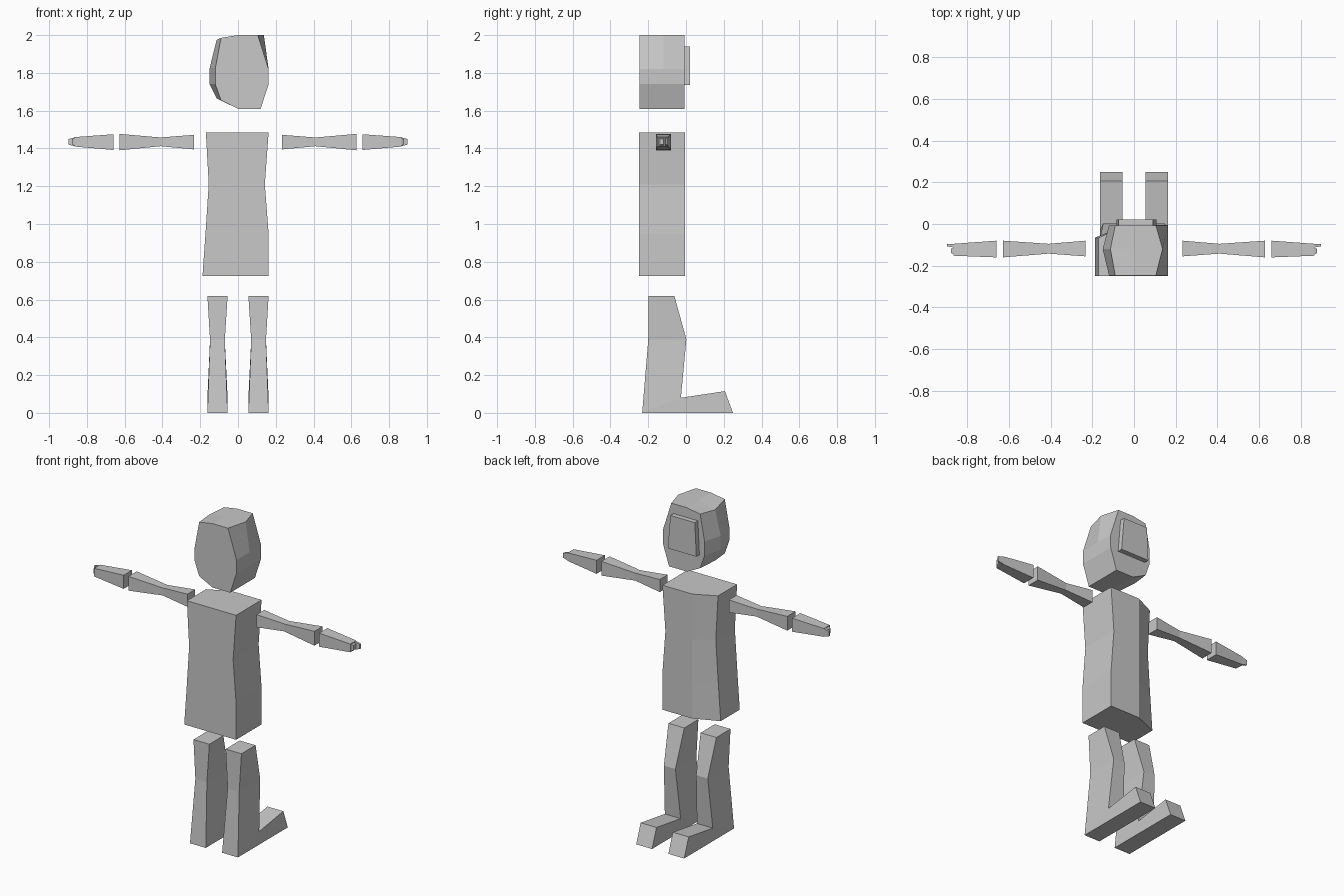
import bpy
import bmesh

if "Cube" in bpy.data.objects:
    bpy.data.objects.remove(bpy.data.objects["Cube"])

grey = bpy.data.materials.new("plain_grey")
grey.diffuse_color = (0.58, 0.58, 0.58, 1)
grey.use_nodes = True
grey.node_tree.nodes["Principled BSDF"].inputs["Base Color"].default_value = grey.diffuse_color


def loft(name, rings):
    """Bridge equal-length loops of points and cap both ends."""
    bm = bmesh.new()
    loops = [[bm.verts.new(p) for p in ring] for ring in rings]
    n = len(loops[0])
    for a, b in zip(loops, loops[1:]):
        for i in range(n):
            j = (i + 1) % n
            bm.faces.new((a[i], a[j], b[j], b[i]))
    bm.faces.new(loops[0])
    bm.faces.new(loops[-1])
    bmesh.ops.recalc_face_normals(bm, faces=bm.faces)
    mesh = bpy.data.meshes.new(name)
    bm.to_mesh(mesh)
    bm.free()
    mesh.materials.append(grey)
    obj = bpy.data.objects.new(name, mesh)
    bpy.context.collection.objects.link(obj)
    return obj


def x_ring(x, y0, y1, z0, z1, s):
    """Rectangle across the arm, mirrored by s."""
    return [(s * x, y0, z0), (s * x, y1, z0), (s * x, y1, z1), (s * x, y0, z1)]


# Head: faceted outline, lofted front to back with a bulge in the middle
rim = [(-.09, 1.985), (0, 2), (.105, 2), (.162, 1.82), (.162, 1.74),
       (.12, 1.61), (0, 1.61), (-.09, 1.655), (-.12, 1.74), (-.12, 1.825)]
bulge = [(-.113, 1.975), (0, 2), (.137, 2), (.162, 1.82), (.162, 1.74),
         (.12, 1.61), (0, 1.61), (-.113, 1.665), (-.15, 1.74), (-.15, 1.825)]
loft("head", [[(x, y, z) for x, z in outline]
              for y, outline in ((-.246, rim), (-.12, bulge), (-.008, rim))])

# Face plate on the back side of the head
plate = [(-.085, 1.735), (.108, 1.735), (.09, 1.94), (-.075, 1.94)]
loft("face_plate", [[(x, y, z) for x, z in plate] for y in (-.012, .022)])

# Torso: waisted column with one corner cut back
torso = []
for z, left, right in ((.725, -.188, .162), (.95, -.172, .162),
                       (1.21, -.155, .142), (1.485, -.17, .162)):
    torso.append([(left, -.25, z), (right, -.25, z), (right, -.004, z),
                  (-.04, -.004, z), (left, -.066, z)])
loft("torso", torso)

for side, s in (("left", -1), ("right", 1)):
    # Arm, pinched at the elbow
    loft(side + "_arm", [x_ring(.233, -.155, -.08, 1.395, 1.472, s),
                         x_ring(.41, -.142, -.095, 1.412, 1.458, s),
                         x_ring(.628, -.16, -.08, 1.39, 1.477, s)])
    # Hand with two stubby finger tips
    loft(side + "_hand", [x_ring(.66, -.16, -.08, 1.392, 1.475, s),
                          x_ring(.865, -.152, -.095, 1.41, 1.46, s)])
    loft(side + "_fingers", [x_ring(.86, -.148, -.115, 1.413, 1.457, s),
                             x_ring(.878, -.138, -.118, 1.42, 1.45, s)])
    loft(side + "_thumb", [x_ring(.86, -.113, -.095, 1.411, 1.459, s),
                           x_ring(.897, -.107, -.097, 1.42, 1.45, s)])
    # Leg: hip, knee, ankle and toe sections
    leg = []
    for x0, x1, (ya, za), (yb, zb) in (
            (.055, .162, (-.198, .62), (-.062, .62)),
            (.07, .148, (-.2, .385), (.002, .39)),
            (.055, .162, (-.232, 0), (-.027, .08)),
            (.055, .162, (.249, 0), (.206, .115))):
        leg.append([(s * x0, ya, za), (s * x1, ya, za),
                    (s * x1, yb, zb), (s * x0, yb, zb)])
    loft(side + "_leg", leg)
